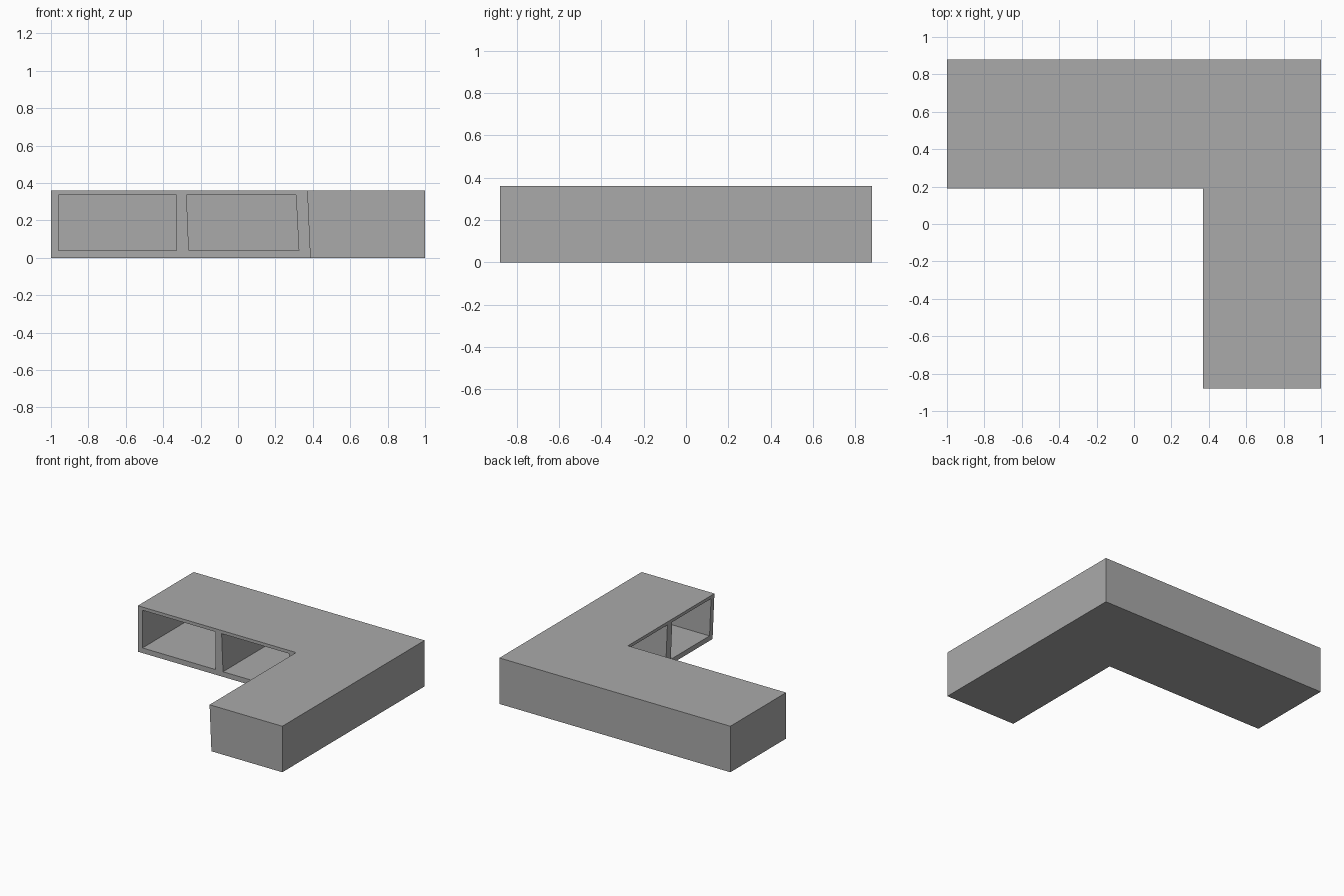
import bpy
import bmesh

cube = bpy.data.objects.get("Cube")
if cube:
    bpy.data.objects.remove(cube, do_unlink=True)

grey = bpy.data.materials.new("mid_grey")
grey.use_nodes = True
COLOUR = (0.4, 0.4, 0.4, 1)
grey.diffuse_color = COLOUR
grey.node_tree.nodes["Principled BSDF"].inputs["Base Color"].default_value = COLOUR

HEIGHT = 0.36
SLANT = 0.016 / HEIGHT   # inner wing face leans in towards its foot


def loft(name, lower, upper, z0, z1):
    """Solid between two matching outlines."""
    bm = bmesh.new()
    low = [bm.verts.new((x, y, z0)) for x, y in lower]
    top = [bm.verts.new((x, y, z1)) for x, y in upper]
    bm.faces.new(low[::-1])
    bm.faces.new(top)
    n = len(low)
    for i in range(n):
        j = (i + 1) % n
        bm.faces.new((low[i], low[j], top[j], top[i]))
    bmesh.ops.recalc_face_normals(bm, faces=bm.faces)
    mesh = bpy.data.meshes.new(name)
    bm.to_mesh(mesh)
    bm.free()
    mesh.materials.append(grey)
    obj = bpy.data.objects.new(name, mesh)
    bpy.context.collection.objects.link(obj)
    return obj


def l_outline(inner_x):
    return [(-1, 0.19), (inner_x, 0.19), (inner_x, -0.88),
            (1, -0.88), (1, 0.88), (-1, 0.88)]


# L-shaped body
body = loft("corner_counter", l_outline(0.37 + SLANT * HEIGHT), l_outline(0.37), 0, HEIGHT)


def cubby(name, x0, x1, y0, y1, lean0=0, lean1=0):
    """Hollow out one open compartment; leans shift the foot of its x sides."""
    def outline(a, b):
        return [(a, y0), (b, y0), (b, y1), (a, y1)]
    cutter = loft(name, outline(x0 + lean0, x1 + lean1), outline(x0, x1), 0.04, 0.335)
    cutter.hide_render = True
    mod = body.modifiers.new(name, "BOOLEAN")
    mod.operation = "DIFFERENCE"
    mod.solver = "EXACT"
    mod.object = cutter
    bpy.context.view_layer.objects.active = body
    bpy.ops.object.modifier_apply(modifier=name)
    bpy.data.objects.remove(cutter, do_unlink=True)


# Compartments of the long arm, open to the front
cubby("arm_cubby_outer", -0.96, -0.33, 0.1, 0.84)
cubby("arm_cubby_inner", -0.275, 0.31, 0.1, 0.84, 0.012, 0.015)

# Compartments of the wing, open to its inner side
cubby("wing_cubby_outer", 0.3, 0.96, -0.84, -0.36)
cubby("wing_cubby_inner", 0.3, 0.96, -0.30, 0.14)
